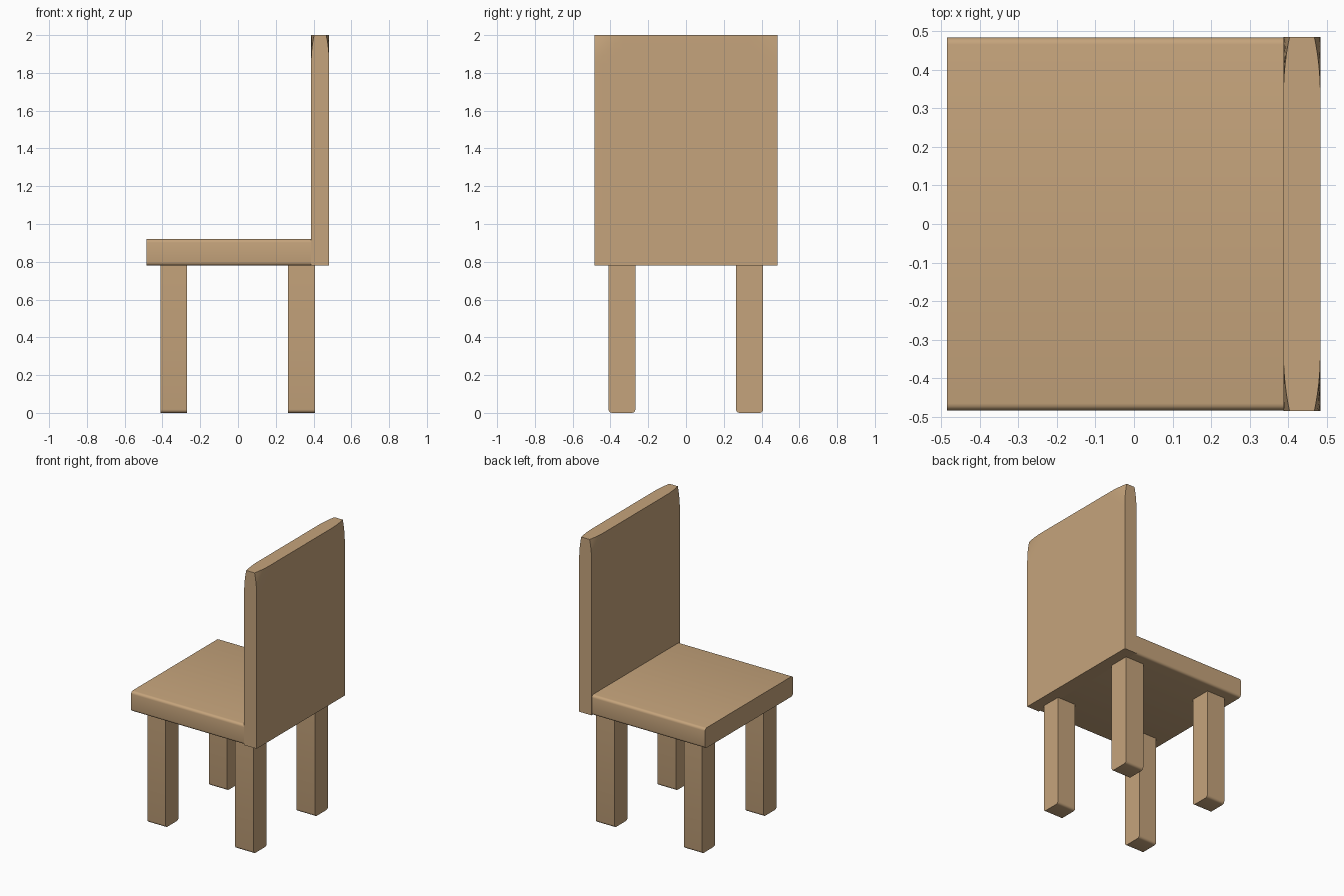
import bpy, bmesh, math

if "Cube" in bpy.data.objects:
    bpy.data.objects.remove(bpy.data.objects["Cube"])

wood = bpy.data.materials.new("light_wood")
wood.diffuse_color = (0.56, 0.37, 0.20, 1)
wood.use_nodes = True
wood.node_tree.nodes["Principled BSDF"].inputs["Base Color"].default_value = wood.diffuse_color


def finish(bm, name):
    bmesh.ops.recalc_face_normals(bm, faces=bm.faces)
    me = bpy.data.meshes.new(name)
    bm.to_mesh(me)
    bm.free()
    me.materials.append(wood)
    ob = bpy.data.objects.new(name, me)
    bpy.context.collection.objects.link(ob)
    bpy.ops.object.select_all(action='DESELECT')
    ob.select_set(True)
    bpy.context.view_layer.objects.active = ob
    bpy.ops.object.shade_smooth_by_angle(angle=math.radians(35))
    return ob


def box(x0, x1, y0, y1, z0, z1):
    bm = bmesh.new()
    bmesh.ops.create_cube(bm, size=1)
    for v in bm.verts:
        v.co = (x1 if v.co.x > 0 else x0,
                y1 if v.co.y > 0 else y0,
                z1 if v.co.z > 0 else z0)
    return bm


def round_x_edges(bm, radius, test):
    """Round the edges that run along x and pass the test."""
    edges = [e for e in bm.edges
             if abs(e.verts[0].co.x - e.verts[1].co.x) > 0.01 and test(e.verts[0].co)]
    bmesh.ops.bevel(bm, geom=edges, offset=radius, segments=4, profile=0.5,
                    affect='EDGES')


# Seat slab, long edges softly rounded
bm = box(-0.485, 0.39, -0.483, 0.483, 0.78, 0.92)
round_x_edges(bm, 0.018, lambda co: True)
finish(bm, "seat")

# Four legs with rounded feet
for xn, x0, x1 in (("left", -0.41, -0.27), ("right", 0.265, 0.408)):
    for yn, y0, y1 in (("front", -0.41, -0.268), ("rear", 0.265, 0.408)):
        bm = box(x0, x1, y0, y1, 0, 0.78)
        round_x_edges(bm, 0.018, lambda co: co.z < 0.1)
        finish(bm, f"{yn}_{xn}_leg")

# Backrest panel, thinned gently towards its two top corners
HALF, TOP, REACH = 0.485, 2.0, 0.15
bm = box(0.387, 0.483, -HALF, HALF, 0.78, TOP)
for d in (0.02, 0.045, 0.075, 0.11, REACH):
    for co, no in (((0, HALF - d, 0), (0, 1, 0)), ((0, d - HALF, 0), (0, 1, 0)),
                   ((0, 0, TOP - d), (0, 0, 1))):
        bmesh.ops.bisect_plane(bm, geom=bm.verts[:] + bm.edges[:] + bm.faces[:],
                               plane_co=co, plane_no=no)
for v in bm.verts:
    dist = (HALF - abs(v.co.y)) + (TOP - v.co.z)
    inset = 0.016 * max(0, 1 - dist / REACH) ** 2
    v.co.x += inset if v.co.x < 0.435 else -inset
finish(bm, "backrest")
